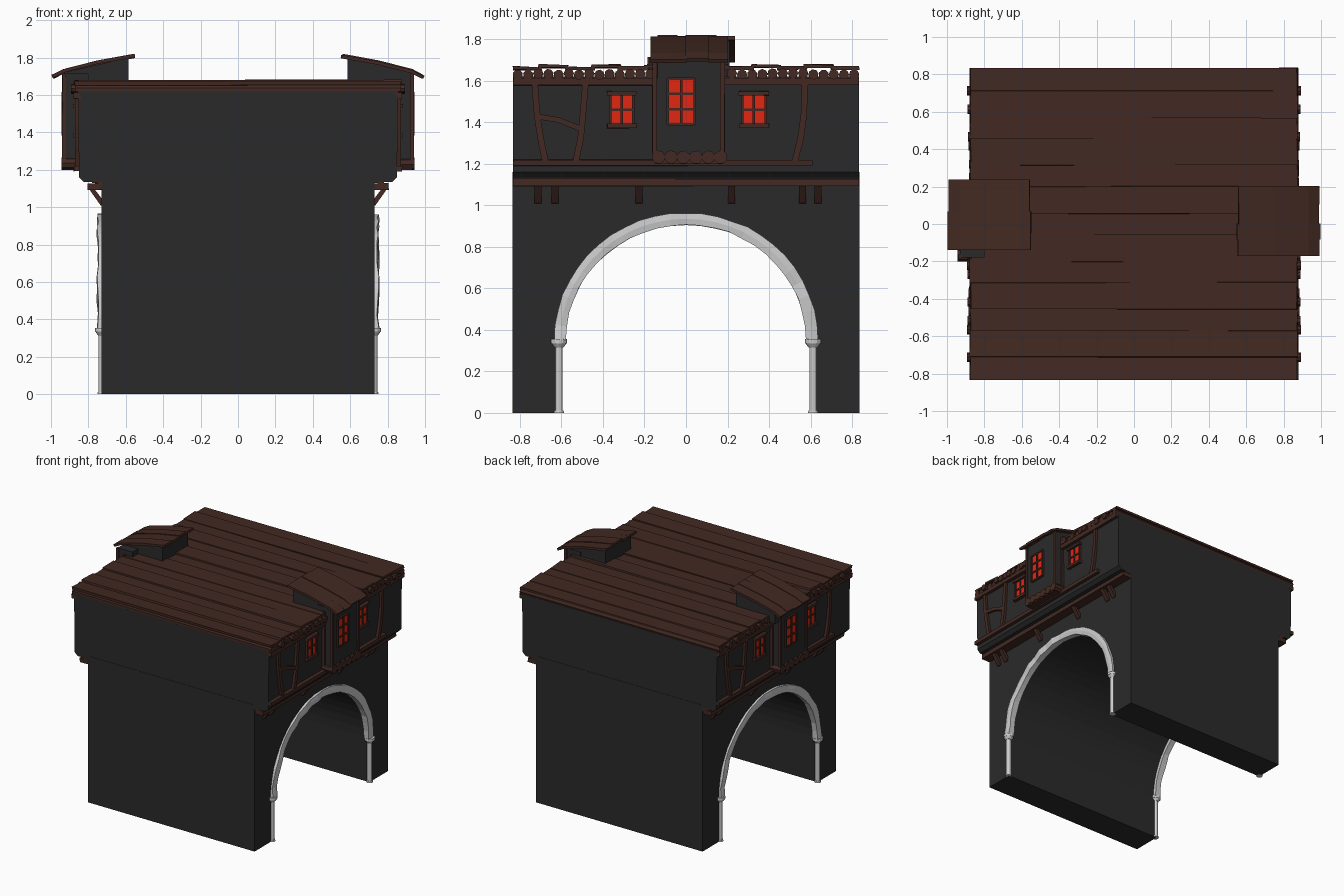
import bpy, bmesh, math, random
from mathutils import Matrix, Vector

if "Cube" in bpy.data.objects:
    bpy.data.objects.remove(bpy.data.objects["Cube"])

random.seed(4)


def material(name, c):
    m = bpy.data.materials.new(name)
    m.diffuse_color = (*c, 1)
    m.use_nodes = True
    m.node_tree.nodes["Principled BSDF"].inputs["Base Color"].default_value = m.diffuse_color
    return m


WOOD = material("dark_wood", (0.055, 0.022, 0.016))
WALL = material("dark_plaster", (0.023, 0.023, 0.023))
GLASS = material("red_glass", (0.75, 0.02, 0.006))


def finish(name, bm, mat=None, turn=False, shift=0.0):
    """Turn the bmesh into an object; turn=True puts it on the opposite facade."""
    if turn:
        bm.transform(Matrix.Translation((0, shift, 0)) @ Matrix.Rotation(math.pi, 4, 'Z'))
    bmesh.ops.recalc_face_normals(bm, faces=bm.faces)
    me = bpy.data.meshes.new(name)
    bm.to_mesh(me)
    bm.free()
    ob = bpy.data.objects.new(name, me)
    bpy.context.collection.objects.link(ob)
    if mat:
        me.materials.append(mat)
    return ob


def prism(bm, pts, a, b, axis):
    """Extrude a (y,z) outline along x, or an (x,z) outline along y."""
    put = (lambda p, t: (t, p[0], p[1])) if axis == 'X' else (lambda p, t: (p[0], t, p[1]))
    lo = [bm.verts.new(put(p, a)) for p in pts]
    hi = [bm.verts.new(put(p, b)) for p in pts]
    n = len(pts)
    bm.faces.new(lo)
    bm.faces.new(hi[::-1])
    for i in range(n):
        j = (i + 1) % n
        bm.faces.new((lo[i], lo[j], hi[j], hi[i]))
    return lo + hi


def box(bm, x0, x1, y0, y1, z0, z1, j=0.0):
    vs = prism(bm, [(y0, z0), (y1, z0), (y1, z1), (y0, z1)], x0, x1, 'X')
    for v in vs:
        v.co += Vector(random.uniform(-j, j) for _ in range(3))


def strip(path, w):
    """Outline of constant width along a polyline."""
    left, right = [], []
    for i, p in enumerate(path):
        a, b = Vector(path[max(i - 1, 0)]), Vector(path[min(i + 1, len(path) - 1)])
        d = (b - a).normalized()
        n = Vector((-d.y, d.x)) * w / 2
        left.append(tuple(Vector(p) + n))
        right.append(tuple(Vector(p) - n))
    return left + right[::-1]


def log(bm, x0, x1, y, z, r, sides=8):
    off = random.random()
    prism(bm, [(y + r * math.cos(off + 2 * math.pi * k / sides),
                z + r * math.sin(off + 2 * math.pi * k / sides)) for k in range(sides)], x0, x1, 'X')


# gate block with the arched passage
bm = bmesh.new()
arch = [(0.605 * math.cos(t), 0.35 + 0.585 * math.sin(t))
        for t in (math.pi * k / 28 for k in range(29))]
prism(bm, [(0.605, 0), (0.835, 0), (0.835, 1.16), (-0.835, 1.16), (-0.835, 0), (-0.605, 0)]
      + arch[::-1], -0.73, 0.73, 'X')
finish("gate_block", bm, WALL)

# overhanging upper storey
bm = bmesh.new()
half = [(0.825, 1.135), (0.85, 1.16), (0.855, 1.62)]
prism(bm, half + [(-x, z) for x, z in half[::-1]], -0.833, 0.833, 'Y')
finish("upper_storey", bm, WALL)

# log layer and roof boards
bm = bmesh.new()
for i in range(34):
    e = random.uniform(0.865, 0.895)
    log(bm, -e, e, -0.81 + i * 1.62 / 33, 1.632 + random.uniform(-.004, .004), 0.025)
finish("roof_logs", bm, WOOD)
bm = bmesh.new()
for i in range(13):
    y = -0.833 + i * 0.1282
    up = 0.01 * (i % 2)
    box(bm, -0.875, 0.873, max(y - 0.008, -0.833), min(y + 0.136, 0.833),
        1.652 + up, 1.668 + up, 0.004)
finish("roof_boards", bm, WOOD)


def window(y0, y1, z0, z1, rows, x, turn, sills):
    g = bmesh.new()
    box(g, x - 0.02, x + 0.006, y0, y1, z0, z1)
    finish("window_glass", g, GLASS, turn)
    f = bmesh.new()
    t, c = 0.012, (y0 + y1) / 2
    for y in (y0, c, y1):
        box(f, x - 0.01, x + 0.014, y - t / 2, y + t / 2, z0, z1)
    for k in range(rows + 1):
        z = z0 + (z1 - z0) * k / rows
        box(f, x - 0.01, x + 0.013, y0, y1, z - t / 2, z + t / 2)
    if sills:
        for z in (z0, z1):
            box(f, x - 0.01, x + 0.025, y0 - 0.015, y1 + 0.015, z - 0.01, z + 0.01, 0.002)
    finish("window_frame", f, WOOD, turn)


for turn in (False, True):
    # stone arch ring with slightly uneven blocks
    bm = bmesh.new()
    rings = []
    n = 26
    for k in range(n + 1):
        t = math.pi * k / n
        w = 0.028 + random.uniform(-.003, .004)
        x = 0.748 + random.uniform(-.006, .006)
        ring = []
        for xx, d in ((0.70, w), (x, w), (x + .004, 0), (x, -w), (0.70, -w)):
            ring.append(bm.verts.new((xx, (0.607 + d) * math.cos(t), 0.35 + (0.585 + d) * math.sin(t))))
        rings.append(ring)
    for a, b in zip(rings, rings[1:]):
        for i in range(5):
            j = (i + 1) % 5
            bm.faces.new((a[i], a[j], b[j], b[i]))
    bm.faces.new(rings[0])
    bm.faces.new(rings[-1])
    finish("arch_ring", bm, None, turn)

    # columns with base and capital
    bm = bmesh.new()
    for s in (-1, 1):
        for z0, z1, r0, r1 in ((0, 0.012, .025, .022), (0.012, 0.315, .018, .018),
                               (0.315, 0.335, .022, .036), (0.335, 0.355, .038, .038)):
            bmesh.ops.create_cone(bm, cap_ends=True, segments=12, radius1=r0, radius2=r1, depth=z1 - z0,
                                  matrix=Matrix.Translation((0.727, s * 0.612, (z0 + z1) / 2)))
    finish("columns", bm, None, turn)

    # beam under the overhang and its brackets
    bm = bmesh.new()
    box(bm, 0.72, 0.805, -0.833, 0.833, 1.092, 1.128, 0.002)
    box(bm, 0.72, 0.78, -0.833, 0.833, 1.128, 1.145)
    finish("jetty_beam", bm, WOOD, turn)
    bm = bmesh.new()
    for y in (-0.713, -0.632, -0.227, 0.22, 0.562, 0.635):
        prism(bm, [(0.72, 1.005), (0.735, 1.01), (0.795, 1.095), (0.77, 1.1), (0.72, 1.035)],
              y - 0.017, y + 0.017, 'Y')
    finish("jetty_brackets", bm, WOOD, turn)

    # timber framing
    bm = bmesh.new()
    box(bm, 0.84, 0.878, -0.833, 0.833, 1.578, 1.612, 0.002)
    box(bm, 0.84, 0.878, -0.833, 0.61, 1.192, 1.22, 0.002)
    for path, w in (([(-0.728, 1.58), (-0.718, 1.44), (-0.7, 1.32), (-0.678, 1.215)], .03),
                    ([(-0.485, 1.58), (-0.498, 1.42), (-0.508, 1.32), (-0.53, 1.215)], .03),
                    ([(-0.71, 1.427), (-0.61, 1.41), (-0.51, 1.37)], .026),
                    ([(0.572, 1.58), (0.568, 1.44), (0.552, 1.32), (0.525, 1.215)], .03)):
        prism(bm, strip(path, w), 0.84, 0.872, 'X')
    finish("timber_frame", bm, WOOD, turn)

    # small windows
    window(-0.365, -0.253, 1.383, 1.54, 2, 0.855, turn, True)
    window(0.27, 0.385, 1.383, 1.54, 2, 0.855, turn, True)

    # bay front with corner posts, log sill and tall window
    bm = bmesh.new()
    box(bm, 0.8, 0.93, -0.15, 0.178, 1.24, 1.715)
    finish("bay_wall", bm, WALL, turn)
    bm = bmesh.new()
    for y in (-0.15, 0.175):
        box(bm, 0.92, 0.94, y - 0.011, y + 0.011, 1.25, 1.715, 0.001)
        box(bm, 0.85, 0.872, y - 0.014, y + 0.014, 1.25, 1.68)
    finish("bay_posts", bm, WOOD, turn)
    bm = bmesh.new()
    box(bm, 0.84, 0.93, -0.15, 0.18, 1.2, 1.25)
    for i in range(6):
        log(bm, 0.84, 0.943, -0.132 + i * 0.06, 1.232, 0.033)
    finish("bay_sill_logs", bm, WOOD, turn)
    window(-0.087, 0.042, 1.39, 1.61, 3, 0.93, turn, False)

    # dormer wedge and curved board roof
    bm = bmesh.new()
    prism(bm, [(0.585, 1.62), (0.93, 1.62), (0.93, 1.72), (0.585, 1.80)], -0.145, 0.175, 'Y')
    finish("dormer_wedge", bm, WALL, turn, 0.065)
    bm = bmesh.new()
    for i, y in enumerate((-0.172, -0.082, -0.002, 0.105)):
        y1 = (-0.078, 0.004, 0.112, 0.203)[i]
        dx, dz = random.uniform(-.012, 0), random.uniform(-.004, .004)
        prism(bm, strip([(0.548 - dx, 1.808 + dz), (0.75, 1.773 + dz), (0.93, 1.727 + dz),
                         (0.996 + dx, 1.697 + dz)], 0.018), y, y1, 'Y')
    finish("dormer_boards", bm, WOOD, turn, 0.065)
